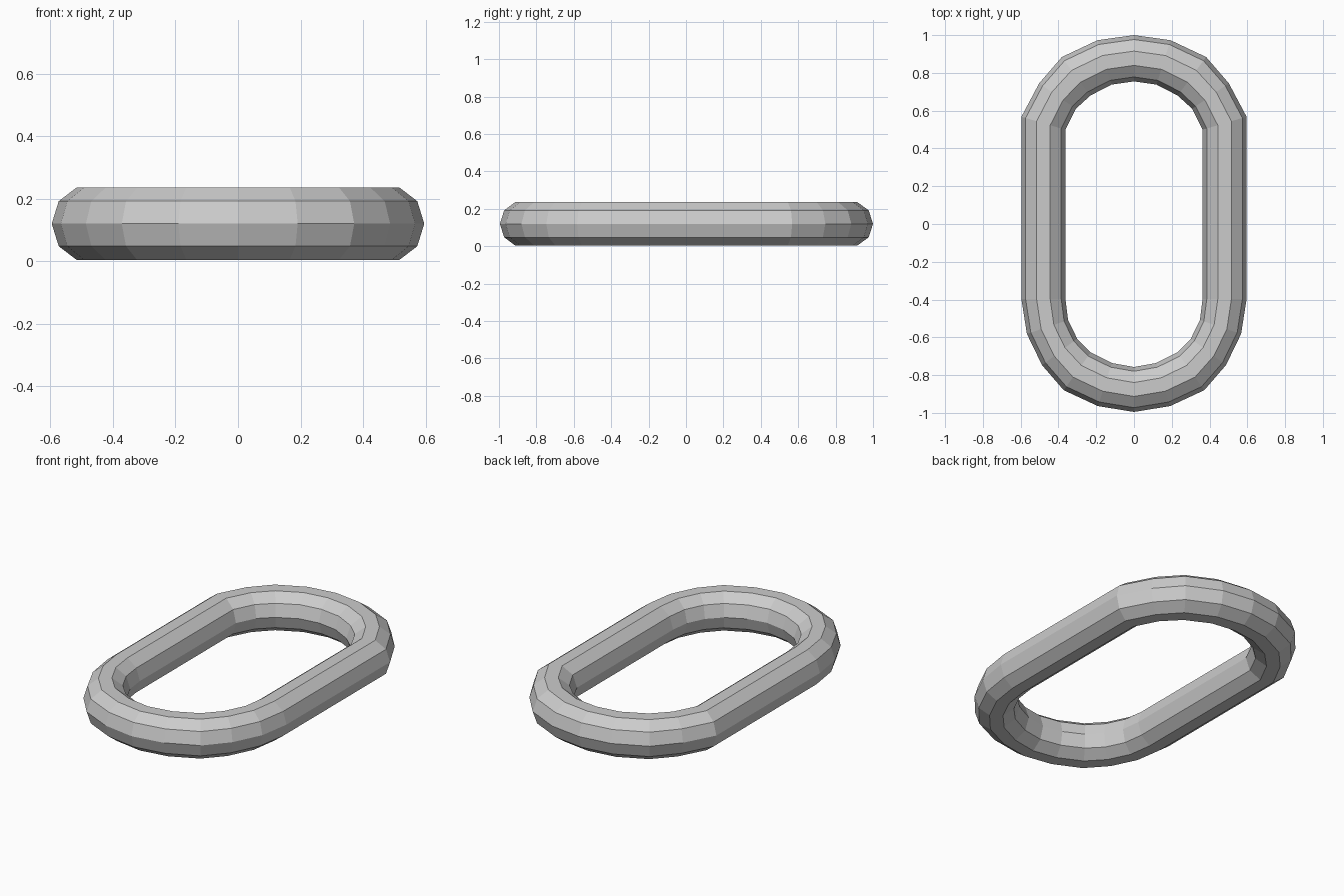
import bpy, bmesh, math
from mathutils import Vector

if "Cube" in bpy.data.objects:
    bpy.data.objects.remove(bpy.data.objects["Cube"])

SIDES = 10
MID_Z = 0.12
RADIUS_Z = 0.1225

# Right half of the link, back to front: outer x, y and inner x, y of each ring
HALF = [
    (0.00, 1.000, 0.000, 0.755),
    (0.193, 0.973, 0.119, 0.738),
    (0.382, 0.884, 0.231, 0.680),
    (0.502, 0.745, 0.308, 0.610),
    (0.596, 0.568, 0.363, 0.499),
    (0.596, -0.398, 0.363, -0.398),
    (0.567, -0.582, 0.349, -0.508),
    (0.487, -0.747, 0.301, -0.607),
    (0.372, -0.880, 0.229, -0.680),
    (0.191, -0.964, 0.117, -0.736),
    (0.00, -0.995, 0.000, -0.757),
]

# Mirror the half path into a closed loop
rings = HALF + [(-a, b, -c, d) for a, b, c, d in reversed(HALF[1:-1])]

# Ten-sided tube swept around the loop
bm = bmesh.new()
loops = []
for ox, oy, ix, iy in rings:
    outer, inner = Vector((ox, oy, MID_Z)), Vector((ix, iy, MID_Z))
    mid, half = (outer + inner) / 2, (outer - inner) / 2
    loop = []
    for k in range(SIDES):
        a = 2 * math.pi * k / SIDES
        loop.append(bm.verts.new(mid + half * math.cos(a)
                                 + Vector((0, 0, RADIUS_Z * math.sin(a)))))
    loops.append(loop)

for i, loop in enumerate(loops):
    nxt = loops[(i + 1) % len(loops)]
    for k in range(SIDES):
        j = (k + 1) % SIDES
        bm.faces.new((loop[k], loop[j], nxt[j], nxt[k]))

bmesh.ops.recalc_face_normals(bm, faces=bm.faces)
mesh = bpy.data.meshes.new("chain_link")
bm.to_mesh(mesh)
bm.free()
bpy.context.collection.objects.link(bpy.data.objects.new("chain_link", mesh))
